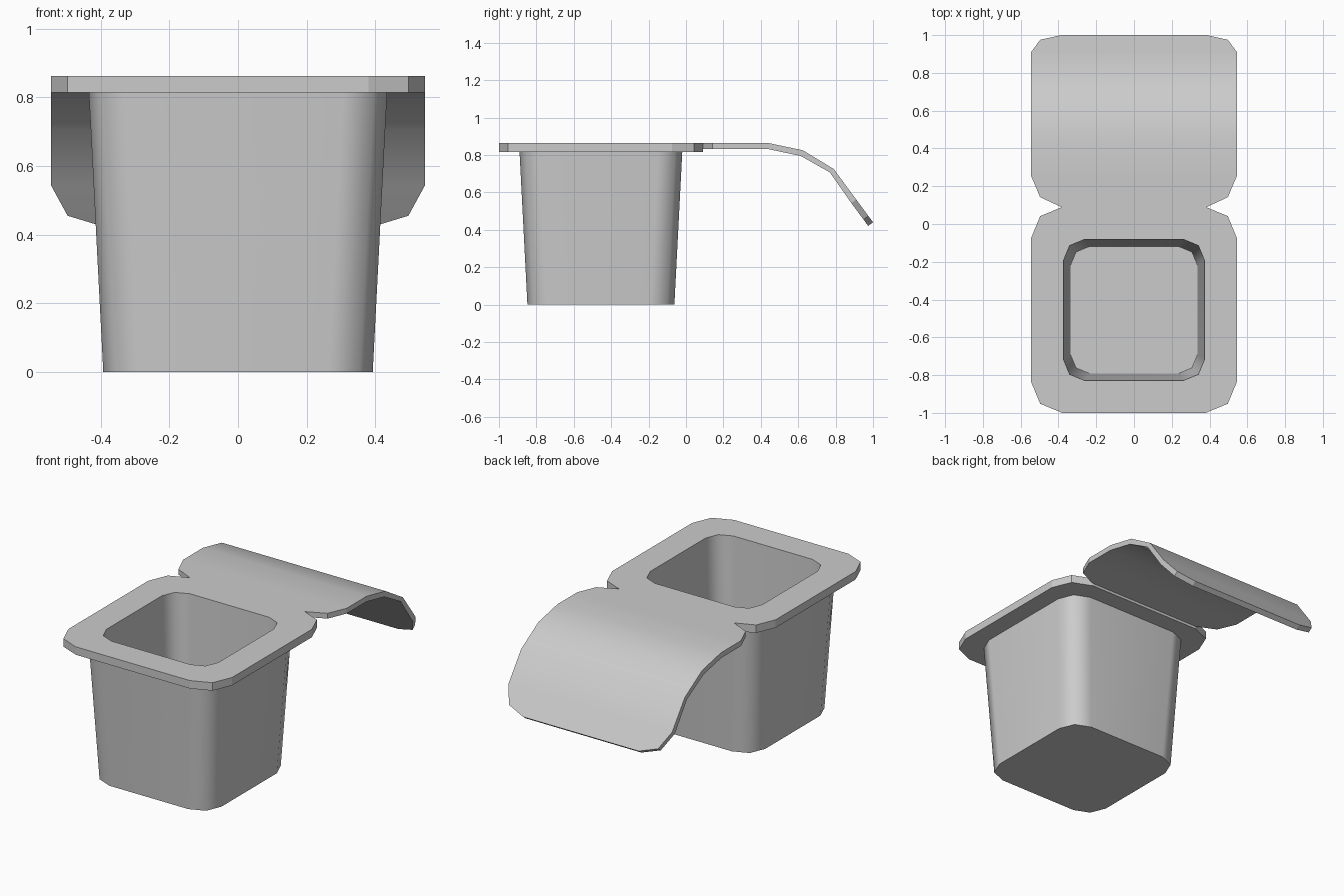
import bpy, bmesh
from math import sin, cos, pi

if "Cube" in bpy.data.objects:
    bpy.data.objects.remove(bpy.data.objects["Cube"])

CY = -0.455   # centre of the cup in y


def ring(bm, half, radius, z):
    """Rounded square with two segments per corner."""
    c, pts = half - radius, []
    for k, (sx, sy) in enumerate([(1, 1), (-1, 1), (-1, -1), (1, -1)]):
        for i in range(3):
            a = k * pi / 2 + i * pi / 4
            pts.append(bm.verts.new((sx * c + radius * cos(a),
                                     CY + sy * c + radius * sin(a), z)))
    return pts


def finish(bm, name):
    """Harden every edge that touches a flat face and make the object."""
    bmesh.ops.recalc_face_normals(bm, faces=bm.faces)
    for e in bm.edges:
        e.smooth = all(f.smooth for f in e.link_faces)
    mesh = bpy.data.meshes.new(name)
    bm.to_mesh(mesh)
    bm.free()
    ob = bpy.data.objects.new(name, mesh)
    bpy.context.collection.objects.link(ob)
    mod = ob.modifiers.new("even_shading", 'WEIGHTED_NORMAL')
    mod.keep_sharp = True
    return ob


# Cup with flange: one skin from the underside, over the rim, to the inner floor
bm = bmesh.new()
sections = [  # half width, corner radius, z
    (0.393, 0.13, 0.0),      # outer foot
    (0.435, 0.13, 0.815),    # outer wall meets flange
    (0.545, 0.165, 0.815),   # flange underside
    (0.545, 0.165, 0.863),   # flange top
    (0.373, 0.11, 0.863),    # opening
    (0.336, 0.10, 0.06),     # inner floor
]
rings = [ring(bm, *s) for s in sections]
for n, (a, b) in enumerate(zip(rings, rings[1:])):
    for i in range(12):
        j = (i + 1) % 12
        f = bm.faces.new((a[i], a[j], b[j], b[i]))
        f.smooth = n in (0, 4)      # only the walls are smooth
bm.faces.new(rings[0])
bm.faces.new(rings[-1])
finish(bm, "cup")

# Peeled lid: curled strip hinged on the back of the flange
bm = bmesh.new()
rows = [  # half width, top y, top z, bottom y, bottom z
    (0.385, 0.09, 0.863, 0.09, 0.831),
    (0.497, 0.142, 0.863, 0.142, 0.831),
    (0.545, 0.255, 0.863, 0.255, 0.831),
    (0.545, 0.445, 0.863, 0.441, 0.831),
    (0.545, 0.625, 0.825, 0.613, 0.795),
    (0.545, 0.79, 0.725, 0.769, 0.707),
    (0.545, 0.91, 0.562, 0.884, 0.543),
    (0.497, 0.975, 0.474, 0.949, 0.455),
    (0.385, 1.0, 0.44, 0.974, 0.421),
]
loops = [[bm.verts.new(p) for p in ((-w, y, z), (w, y, z), (w, yb, zb), (-w, yb, zb))]
         for w, y, z, yb, zb in rows]
for a, b in zip(loops, loops[1:]):
    for i in range(4):
        j = (i + 1) % 4
        f = bm.faces.new((a[i], a[j], b[j], b[i]))
        f.smooth = i in (0, 2)      # top and underside curve smoothly
bm.faces.new(loops[-1])
finish(bm, "lid")
